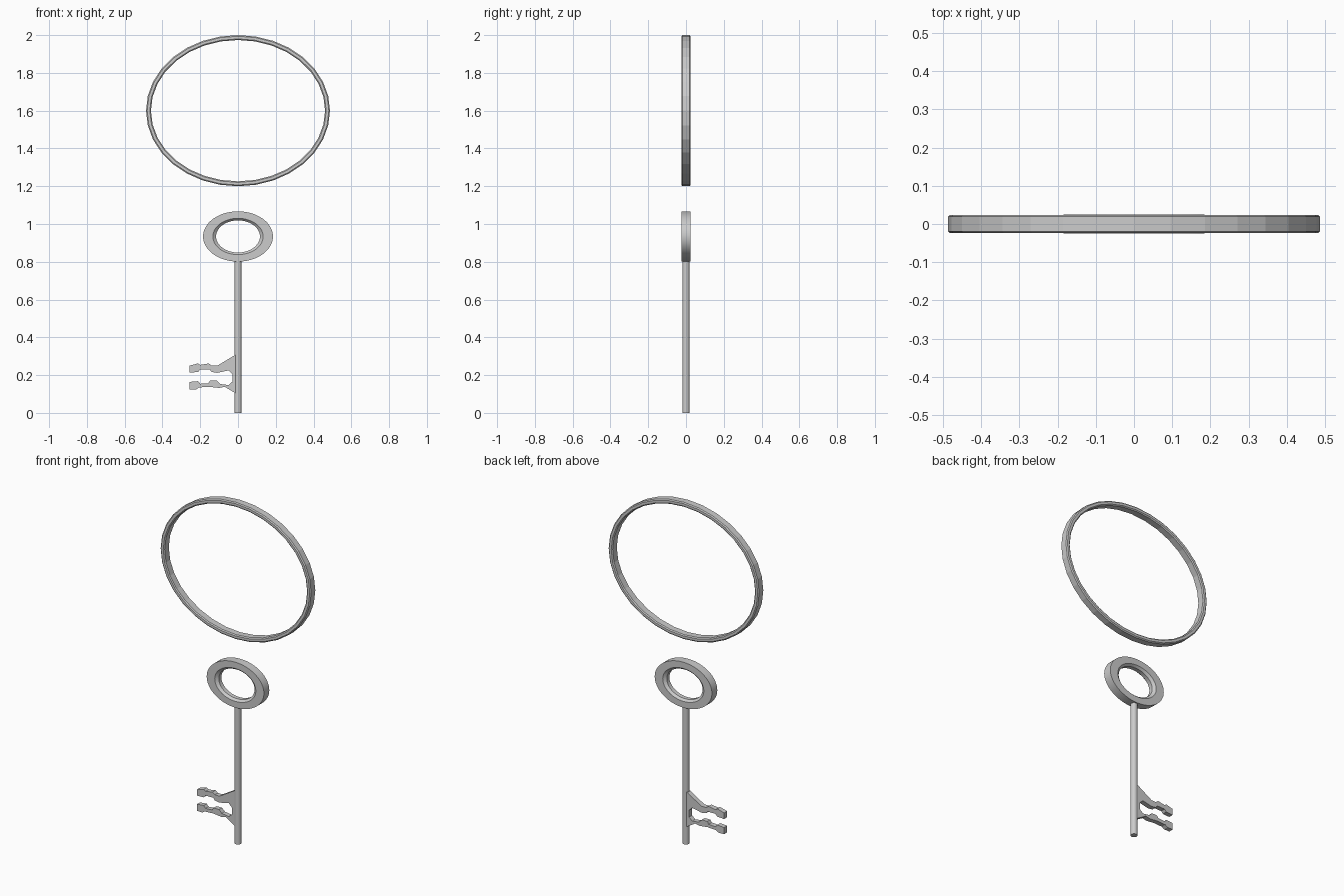
import bpy, bmesh
from math import cos, sin, pi, radians

if "Cube" in bpy.data.objects:
    bpy.data.objects.remove(bpy.data.objects["Cube"])


def finish(name, bm, smooth):
    bmesh.ops.recalc_face_normals(bm, faces=bm.faces)
    mesh = bpy.data.meshes.new(name)
    bm.to_mesh(mesh)
    bm.free()
    ob = bpy.data.objects.new(name, mesh)
    bpy.context.collection.objects.link(ob)
    if smooth:
        bpy.ops.object.select_all(action='DESELECT')
        ob.select_set(True)
        bpy.context.view_layer.objects.active = ob
        bpy.ops.object.shade_smooth_by_angle(angle=radians(30))
    return ob


def oval_ring(name, rx, rz, zc, section, segments, smooth):
    """Sweep a closed section of (inset x, inset z, y) round an ellipse."""
    bm = bmesh.new()
    loops = []
    for i in range(segments):
        a = 2 * pi * i / segments
        loops.append([bm.verts.new(((rx - ix) * cos(a), y, zc + (rz - iz) * sin(a)))
                      for ix, iz, y in section])
    n = len(section)
    for i in range(segments):
        p, q = loops[i], loops[(i + 1) % segments]
        for j in range(n):
            k = (j + 1) % n
            bm.faces.new((p[j], p[k], q[k], q[j]))
    return finish(name, bm, smooth)


# Large faceted key ring with chamfered edges
half = [(0, 0.019), (0.006, 0.024), (0.02, 0.024), (0.026, 0.019)]
section = [(i, i, y) for i, y in half] + [(i, i, -y) for i, y in reversed(half)]
oval_ring("key_ring", 0.487, 0.4, 1.6, section, 32, False)

# Oval bow with a bevelled hole
bow_half = [(0, 0, 0.025), (0.052, 0.037, 0.025), (0.069, 0.048, 0.012)]
section = bow_half + [(x, z, -y) for x, z, y in reversed(bow_half)]
oval_ring("key_bow", 0.185, 0.133, 0.934, section, 64, True)

# Round shaft
bm = bmesh.new()
bmesh.ops.create_cone(bm, cap_ends=True, segments=16, radius1=0.019, radius2=0.019, depth=0.815)
bmesh.ops.translate(bm, verts=bm.verts, vec=(0, 0, 0.4075))
finish("key_shaft", bm, True)

# Two-pronged bit, extruded from its outline
outline = [
    (-0.005, 0.31), (-0.018, 0.305), (-0.11, 0.25), (-0.14, 0.25), (-0.155, 0.262),
    (-0.2, 0.254), (-0.212, 0.262), (-0.256, 0.25), (-0.256, 0.214), (-0.212, 0.216),
    (-0.2, 0.229), (-0.15, 0.23), (-0.14, 0.217), (-0.11, 0.212), (-0.05, 0.225),
    (-0.03, 0.205), (-0.03, 0.165), (-0.05, 0.147), (-0.095, 0.153), (-0.112, 0.171),
    (-0.148, 0.171), (-0.157, 0.157), (-0.2, 0.154), (-0.212, 0.168), (-0.256, 0.164),
    (-0.256, 0.125), (-0.22, 0.125), (-0.205, 0.135), (-0.15, 0.138), (-0.1, 0.132),
    (-0.07, 0.138), (-0.018, 0.107), (-0.005, 0.1)]
bm = bmesh.new()
face = bm.faces.new([bm.verts.new((x, -0.014, z)) for x, z in outline])
ext = bmesh.ops.extrude_face_region(bm, geom=[face])
bmesh.ops.translate(bm, vec=(0, 0.028, 0),
                    verts=[v for v in ext["geom"] if isinstance(v, bmesh.types.BMVert)])
finish("key_bit", bm, False)
